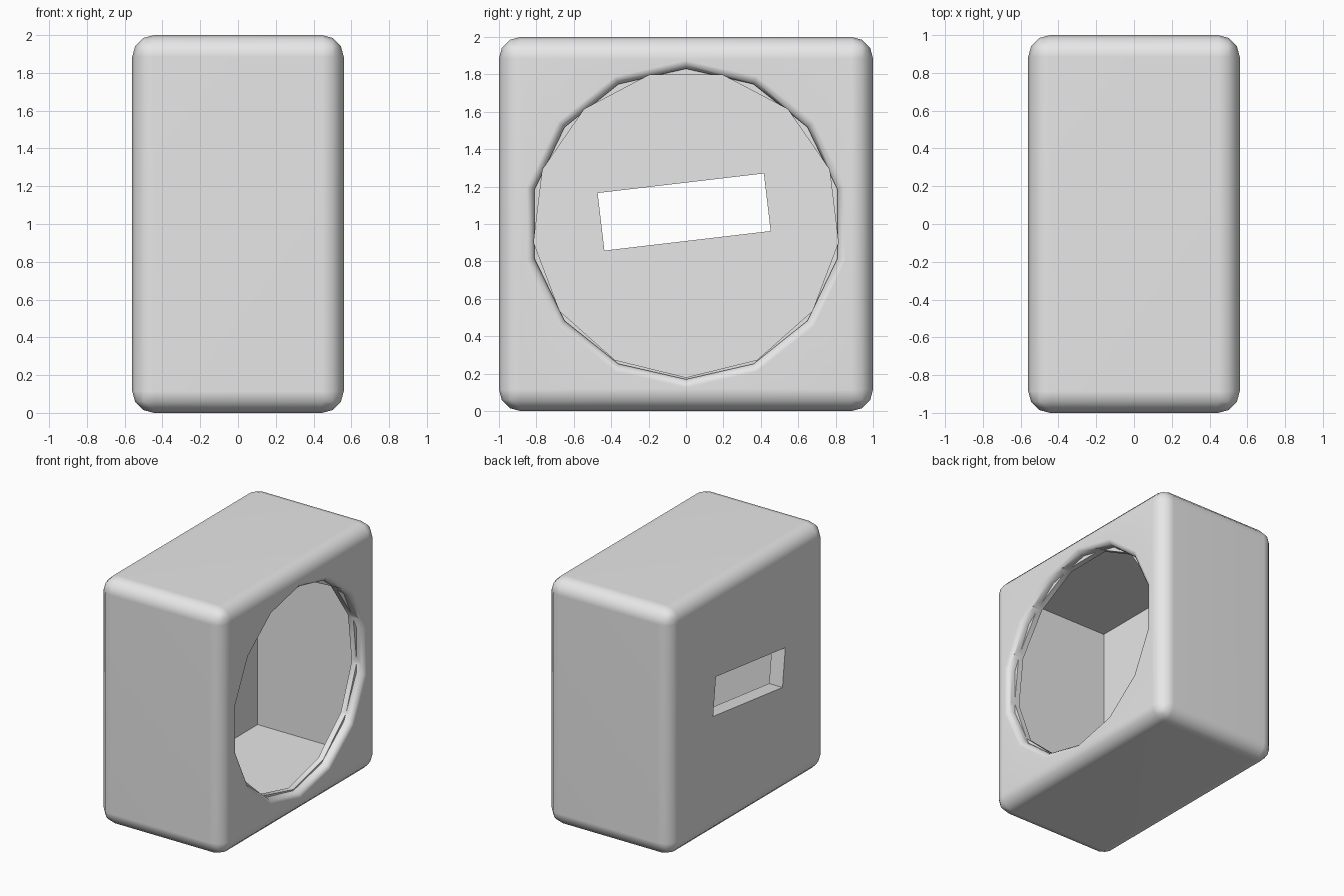
import bpy, bmesh
from math import sin, cos, pi, radians

cube = bpy.data.objects.get("Cube")
if cube:
    bpy.data.objects.remove(cube, do_unlink=True)

grey = bpy.data.materials.new("plain grey")
grey.use_nodes = True
colour = (0.8, 0.8, 0.8, 1)
grey.diffuse_color = colour
grey.node_tree.nodes["Principled BSDF"].inputs["Base Color"].default_value = colour


def add_object(name, bm):
    bmesh.ops.recalc_face_normals(bm, faces=bm.faces)
    mesh = bpy.data.meshes.new(name)
    bm.to_mesh(mesh)
    bm.free()
    mesh.materials.append(grey)
    obj = bpy.data.objects.new(name, mesh)
    bpy.context.collection.objects.link(obj)
    return obj


def box(name, centre, size, tilt=0):
    bm = bmesh.new()
    bmesh.ops.create_cube(bm, size=1)
    for v in bm.verts:
        v.co = [c * s for c, s in zip(v.co, size)]
    obj = add_object(name, bm)
    obj.location = centre
    obj.rotation_euler.x = tilt
    return obj


def lathe_x(name, sides, profile):
    """Solid of polygon rings around the x axis at z = 1, one corner pointing down."""
    bm = bmesh.new()
    rings = []
    for x, r in profile:
        angles = [2 * pi * i / sides for i in range(sides)]
        rings.append([bm.verts.new((x, r * sin(a), 1 - r * cos(a))) for a in angles])
    for a, b in zip(rings, rings[1:]):
        for i in range(sides):
            j = (i + 1) % sides
            bm.faces.new((a[i], a[j], b[j], b[i]))
    bm.faces.new(rings[0])
    bm.faces.new(rings[-1])
    return add_object(name, bm)


def apply(obj, modifier):
    bpy.context.view_layer.objects.active = obj
    bpy.ops.object.modifier_apply(modifier=modifier.name)


def cut(obj, cutter):
    mod = obj.modifiers.new("cut", 'BOOLEAN')
    mod.operation = 'DIFFERENCE'
    mod.solver = 'EXACT'
    mod.object = cutter
    bpy.context.view_layer.update()
    apply(obj, mod)
    bpy.data.objects.remove(cutter, do_unlink=True)


# Rounded outer housing
housing = box("housing", (0, 0, 1), (1.12, 2, 2))
bevel = housing.modifiers.new("rounded edges", 'BEVEL')
bevel.width = 0.115
bevel.segments = 3
apply(housing, bevel)

# Hollow interior
cut(housing, box("cavity", (0.005, 0, 1), (0.89, 1.76, 1.76)))

# Round opening with a filleted lip, then a slightly tighter inner hole
fillet = 0.045
lip = [(0.56 - fillet * (1 - cos(a)), 0.83 + fillet * (1 - sin(a)))
       for a in (0, pi / 6, pi / 3, pi / 2)]
cut(housing, lathe_x("lip_cutter", 14, [(0.6, 0.875)] + lip + [(0.495, 0.83)]))
cut(housing, lathe_x("hole_cutter", 13, [(0.6, 0.82), (0.3, 0.82)]))

# Tilted slot through the opposite wall
cut(housing, box("slot_cutter", (-0.5, -0.01, 1.064), (0.4, 0.895, 0.31), radians(6.7)))

# Smooth bevels with clean flat walls
bpy.ops.object.select_all(action='DESELECT')
housing.select_set(True)
bpy.context.view_layer.objects.active = housing
bpy.ops.object.shade_smooth_by_angle(angle=radians(35))
weighted = housing.modifiers.new("clean shading", 'WEIGHTED_NORMAL')
weighted.keep_sharp = True
